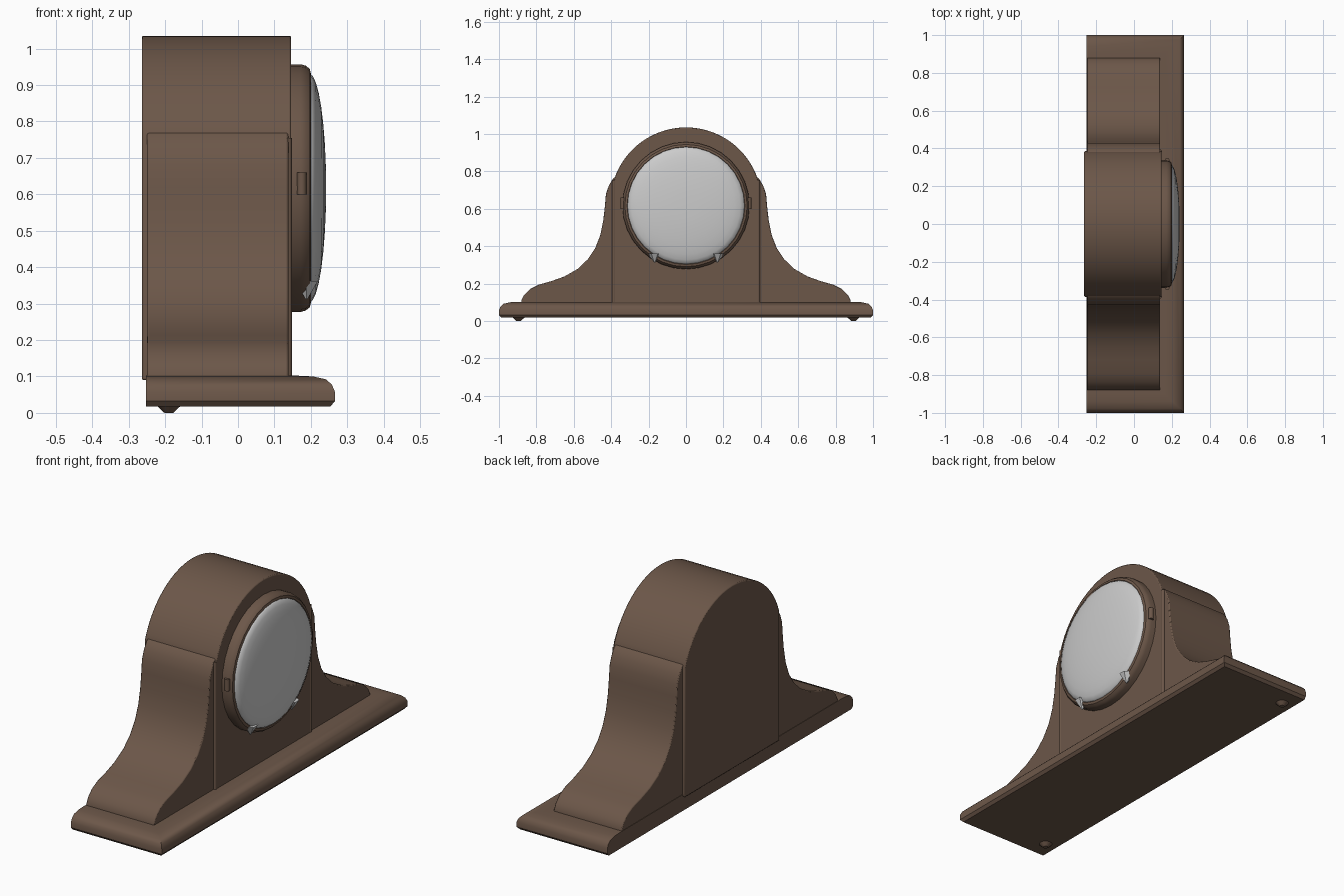
import bpy, bmesh
from math import sin, cos, pi, radians
from mathutils import Matrix

if "Cube" in bpy.data.objects:
    bpy.data.objects.remove(bpy.data.objects["Cube"])

wood = bpy.data.materials.new("brown_wood")
wood.diffuse_color = (0.15, 0.095, 0.066, 1)
wood.use_nodes = True
wood.node_tree.nodes["Principled BSDF"].inputs["Base Color"].default_value = wood.diffuse_color


def finish(bm, name, mat=None, bevel=0, angle=35):
    bmesh.ops.recalc_face_normals(bm, faces=bm.faces)
    me = bpy.data.meshes.new(name)
    bm.to_mesh(me)
    bm.free()
    ob = bpy.data.objects.new(name, me)
    bpy.context.collection.objects.link(ob)
    if mat:
        me.materials.append(mat)
    if bevel:
        m = ob.modifiers.new("soft_edges", 'BEVEL')
        m.width, m.segments, m.limit_method = bevel, 2, 'ANGLE'
        m.angle_limit = radians(50)
    bpy.ops.object.select_all(action='DESELECT')
    ob.select_set(True)
    bpy.context.view_layer.objects.active = ob
    bpy.ops.object.shade_smooth_by_angle(angle=radians(angle))
    return ob


def loft(name, rings, mat, closed=True, **kw):
    """Skin rings of equal length and cap both ends."""
    bm = bmesh.new()
    vs = [[bm.verts.new(p) for p in r] for r in rings]
    n = len(vs[0])
    for a, b in zip(vs, vs[1:]):
        for i in range(n):
            bm.faces.new((a[i], a[(i + 1) % n], b[(i + 1) % n], b[i]))
    if closed:
        bm.faces.new(vs[0])
        bm.faces.new(vs[-1])
    return finish(bm, name, mat, **kw)


def extrude_x(name, outline, x0, x1, mat, **kw):
    return loft(name, [[(x, y, z) for y, z in outline] for x in (x0, x1)], mat, **kw)


def lathe_x(name, profile, zc, mat, n=32, closed=True):
    """Spin (radius, x) pairs about the dial axis."""
    rings = [[(x, r * cos(2 * pi * i / n), zc + r * sin(2 * pi * i / n))
              for i in range(n)] for r, x in profile]
    return loft(name, rings, mat, closed)


def cone(name, r1, r2, depth, loc, mat=None, n=12):
    bm = bmesh.new()
    bmesh.ops.create_cone(bm, cap_ends=True, segments=n, radius1=r1, radius2=r2,
                          depth=depth, matrix=Matrix.Translation(loc))
    return finish(bm, name, mat)


# plinth with rounded front and ends, flat back
levels = [(0.018, 0.012), (0.032, 0), (0.058, 0), (0.077, 0.008),
          (0.092, 0.024), (0.1, 0.06), (0.102, 0.1)]
loft("base_plinth", [[(-0.252, -1 + d, z), (0.266 - d, -1 + d, z),
                      (0.266 - d, 1 - d, z), (-0.252, 1 - d, z)]
                     for z, d in levels], wood)

# arched centre case
a0 = radians(18)
arch = [(0.385, 0.09)]
for i in range(29):
    a = a0 + (pi - 2 * a0) * i / 28
    arch.append((0.405 * cos(a), 0.63 + 0.405 * sin(a)))
arch.append((-0.385, 0.09))
extrude_x("clock_case", arch, -0.264, 0.146, wood, bevel=0.005)

# sweeping shoulders
wing = [(0.37, 0.09), (0.88, 0.09), (0.88, 0.11), (0.865, 0.14), (0.835, 0.17),
        (0.79, 0.193), (0.72, 0.213), (0.65, 0.238), (0.58, 0.278), (0.525, 0.33),
        (0.485, 0.39), (0.458, 0.46), (0.442, 0.54), (0.433, 0.62), (0.428, 0.68),
        (0.412, 0.725), (0.39, 0.762), (0.37, 0.775)]
for s, side in ((1, "right"), (-1, "left")):
    extrude_x("shoulder_" + side, [(s * y, z) for y, z in wing], -0.25, 0.138,
              wood, bevel=0.005)
    # slim bead beside the dial panel
    cone("bead_" + side, 0.01, 0.01, 0.66, (0.138, s * 0.385, 0.425), wood)
    # bezel hinge lug
    cone("hinge_" + side, 0.013, 0.013, 0.06, (0.175, s * 0.337, 0.63), wood)
    # small pointed studs on the lower bezel
    cone("stud_" + side, 0.003, 0.036, 0.05, (0.188, s * 0.168, 0.337), None, 6)
    # feet
    cone("foot_" + side, 0.012, 0.04, 0.026, (-0.19, s * 0.895, 0.013), wood)

# dial ring and domed glass
lathe_x("bezel", [(0.34, 0.135), (0.34, 0.172), (0.336, 0.186), (0.327, 0.197),
                  (0.315, 0.2), (0.308, 0.192), (0.305, 0.16)], 0.617, wood)
dome = [(0.314, 0.185)] + [(0.314 * cos(t * pi / 16), 0.196 + 0.046 * sin(t * pi / 16))
                           for t in range(8)]
lathe_x("glass_dome", dome, 0.617, None)
